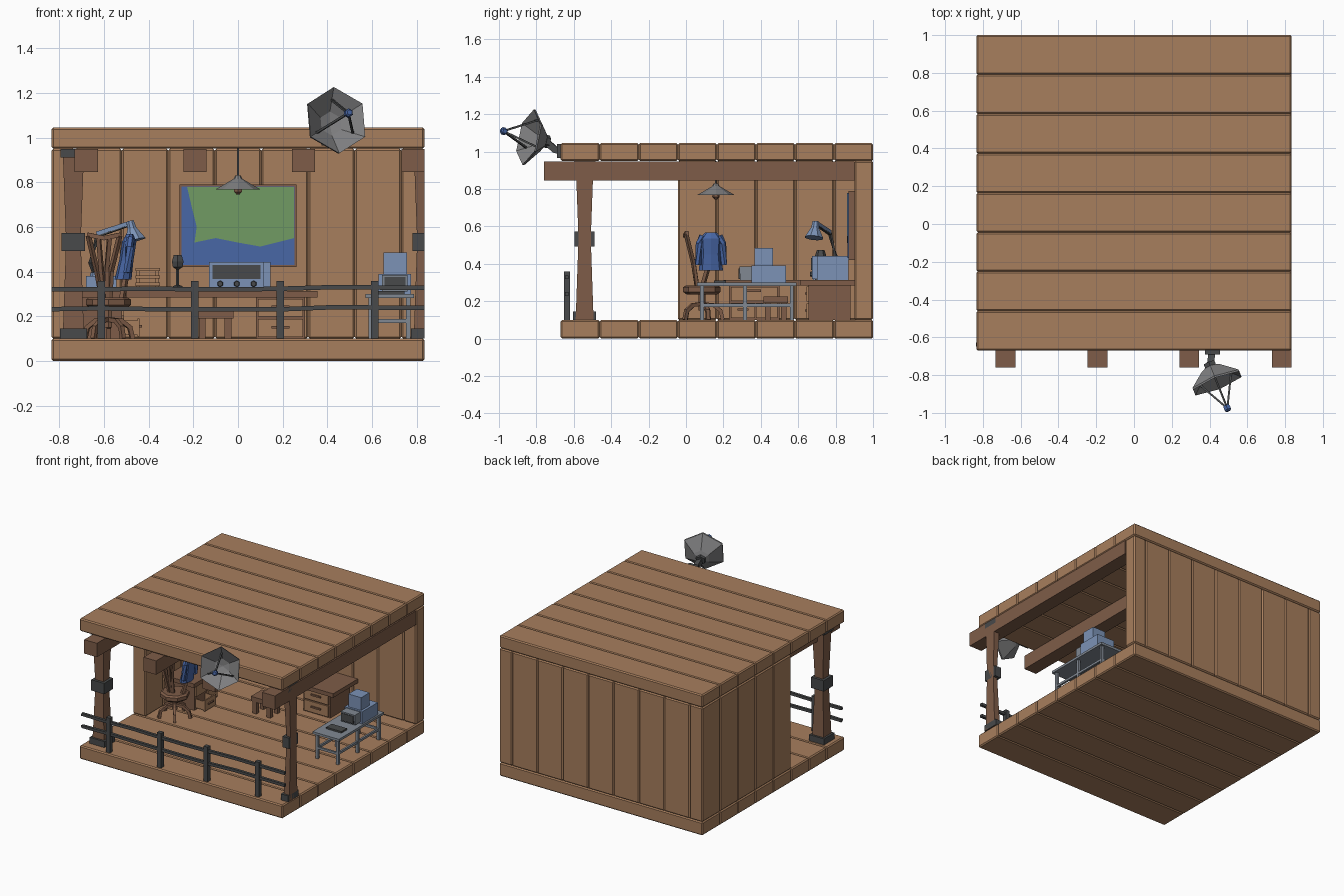
import bpy, bmesh, math, random
from mathutils import Vector, Matrix
random.seed(4)

def material(name, rgb):
    m = bpy.data.materials.new(name)
    m.diffuse_color = (*rgb, 1)
    return m
PLANK = material("plank brown", (0.39, 0.21, 0.11))
DARK = material("dark brown", (0.21, 0.108, 0.065))
IRON = material("dark grey", (0.065, 0.068, 0.07))
GREY = material("dish grey", (0.22, 0.22, 0.225))
STEEL = material("table grey", (0.22, 0.25, 0.29))
PALE = material("pale blue", (0.2, 0.29, 0.47))
BLUE = material("blue", (0.065, 0.135, 0.38))
GREEN = material("map green", (0.165, 0.33, 0.125))

def finish(name, bm, mat):
    bmesh.ops.recalc_face_normals(bm, faces=bm.faces)
    me = bpy.data.meshes.new(name)
    bm.to_mesh(me)
    bm.free()
    ob = bpy.data.objects.new(name, me)
    me.materials.append(mat)
    bpy.context.collection.objects.link(ob)
    return ob

def boxes(name, mat, items, bevel=0):
    """One object from (x0,x1,y0,y1,z0,z1) boxes."""
    bm = bmesh.new()
    for x0, x1, y0, y1, z0, z1 in items:
        m = Matrix.Translation(((x0+x1)/2, (y0+y1)/2, (z0+z1)/2)) @ Matrix.Diagonal((x1-x0, y1-y0, z1-z0, 1))
        bmesh.ops.create_cube(bm, size=1, matrix=m)
    if bevel:
        bmesh.ops.bevel(bm, geom=bm.edges[:], offset=bevel, segments=1, affect='EDGES')
    return finish(name, bm, mat)

def skin(bm, rings):
    """Bridge rings of points and cap both ends."""
    vs = [[bm.verts.new(p) for p in r] for r in rings]
    n = len(vs[0])
    for a, b in zip(vs, vs[1:]):
        for i in range(n):
            bm.faces.new((a[i], a[(i+1) % n], b[(i+1) % n], b[i]))
    bm.faces.new(vs[0])
    bm.faces.new(vs[-1])

def tubes(name, mat, paths, r, n=4):
    """Square or round bars along several paths."""
    bm = bmesh.new()
    for path in paths:
        pts = [Vector(p) for p in path]
        rings = []
        for i, p in enumerate(pts):
            d = (pts[min(i+1, len(pts)-1)] - pts[max(i-1, 0)]).normalized()
            q = d.to_track_quat('Z', 'Y')
            rr = r * (1.414 if n == 4 else 1)
            rings.append([p + q @ Vector((rr*math.cos(t), rr*math.sin(t), 0))
                          for t in [math.pi/4 + 2*math.pi*k/n for k in range(n)]])
        skin(bm, rings)
    return finish(name, bm, mat)

def lathe(name, mat, profile, origin, axis=(0, 0, 1), n=8):
    """Revolve (radius, height) points around an axis."""
    q = Vector(axis).to_track_quat('Z', 'Y')
    bm = bmesh.new()
    skin(bm, [[Vector(origin) + q @ Vector((r*math.cos(t), r*math.sin(t), h))
               for t in [math.pi/2 + 2*math.pi*k/n for k in range(n)]] for r, h in profile])
    return finish(name, bm, mat)

def loft(name, mat, sections):
    bm = bmesh.new()
    skin(bm, [[(x0, y0, z), (x1, y0, z), (x1, y1, z), (x0, y1, z)] for z, x0, x1, y0, y1 in sections])
    return finish(name, bm, mat)

# floor, roof and two plank walls
W, P = 0.835, 1.67/8
rows = [-0.67 + P*i for i in range(8)]
boxes("floor_planks", PLANK, [(-W, W, y, y+P, 0, 0.1) for y in rows], 0.008)
boxes("roof_planks", PLANK, [(-W, W, y, y+P, 0.95, 1.045) for y in rows], 0.008)
boxes("back_wall", PLANK, [(-0.73+P*i, min(-0.73+P*(i+1), W), 0.9, 1, 0.1, 0.95) for i in range(8)], 0.008)
boxes("left_wall", PLANK, [(-W, -0.73, y, y+P, 0.1, 0.95) for y in rows[3:]], 0.008)
boxes("roof_beams", DARK, [(x-0.052, x+0.052, -0.76, 0.9, 0.845, 0.948) for x in (-0.68, -0.193, 0.293, 0.783)])

# porch posts with iron bands; the right one is cut flush with the edge
for side, cx in (("left", -0.737), ("right", W)):
    def sec(z, h):
        return (z, cx-h, min(cx+h, W), -0.542-h, -0.542+h)
    loft(side+"_post", DARK, [sec(0.1, 0.048), sec(0.5, 0.034), sec(0.57, 0.034), sec(0.948, 0.048)])
    for part, z0, z1, h in (("base", 0.1, 0.145, 0.061), ("band", 0.492, 0.572, 0.053), ("cap", 0.91, 0.949, 0.057)):
        loft(side+"_post_"+part, IRON, [sec(z0, h), sec(z1, h)])

# railing with slightly wavy rails
boxes("rail_posts", IRON, [(x-0.017, x+0.017, -0.652, -0.62, 0.1, 0.358) for x in (-0.613, -0.193, 0.19, 0.612)])
tubes("rails", IRON, [[(-W+P*i, -0.638, z+random.uniform(-0.006, 0.006)) for i in range(9)] for z in (0.325, 0.235)], 0.01)

# satellite dish
A = Vector((0.4, -1, 0.24)).normalized()
C = Vector((0.44, -0.84, 1.077))
Q = A.to_track_quat('Z', 'Y')
lathe("dish", GREY, [(0.02, -0.1), (0.06, -0.08), (0.152, -0.006), (0.152, 0.004), (0.055, -0.066), (0.005, -0.078)], C, A, 6)
feed = C + A*0.15
legs = [C + Q @ Vector((0.1*math.cos(t), 0.1*math.sin(t), -0.03)) for t in (math.pi/2, math.pi*7/6, math.pi*11/6)]
tubes("feed_struts", IRON, [[p, feed] for p in legs], 0.005)
lathe("feed_horn", BLUE, [(0.012, -0.02), (0.02, -0.01), (0.02, 0.008), (0.012, 0.016)], feed, A, 6)
lathe("dish_hub", IRON, [(0.035, -0.115), (0.035, -0.085)], C, A, 6)
tubes("dish_arm", IRON, [[(0.413, -0.66, 1.0), (0.41, -0.70, 1.01), C - A*0.1]], 0.018)
boxes("dish_bracket", IRON, [(0.375, 0.455, -0.69, -0.66, 0.965, 1.04)])

# wall map: frame, sea plate and land plate
boxes("map_frame", DARK, [(-0.262, 0.262, 0.868, 0.9, 0.42, 0.79)])
boxes("map_sea", BLUE, [(-0.252, 0.252, 0.864, 0.87, 0.43, 0.78)])
bm = bmesh.new()
land = [(-0.228, 0.779), (-0.205, 0.68), (-0.185, 0.6), (-0.195, 0.53), (-0.1, 0.55), (0.0, 0.53), (0.1, 0.512), (0.251, 0.55), (0.251, 0.779)]
skin(bm, [[(x, y, z) for x, z in land] for y in (0.861, 0.865)])
finish("map_land", bm, GREEN)

# hanging lamp
tubes("lamp_cord", IRON, [[(0, 0.16, 0.81), (0, 0.16, 0.95)]], 0.004)
lathe("lamp_shade", GREY, [(0.1, 0.768), (0.02, 0.815), (0.012, 0.83), (0.008, 0.82), (0.09, 0.768)], (0, 0.16, 0), n=8)
lathe("lamp_bulb", DARK, [(0.008, 0.745), (0.02, 0.757), (0.018, 0.79)], (0, 0.16, 0), n=6)

# corner desk with drawer pedestals
boxes("desk_top", DARK, [(-0.73, 0.355, 0.61, 0.9, 0.283, 0.313), (-0.73, -0.5, 0.2, 0.61, 0.283, 0.313)])
boxes("desk_pedestals", DARK, [(0.08, 0.3, 0.655, 0.88, 0.1, 0.284), (-0.72, -0.52, 0.23, 0.5, 0.1, 0.284)])
boxes("drawer_fronts", PLANK, [(0.09, 0.29, 0.645, 0.656, z, z+0.08) for z in (0.108, 0.198)]
      + [(-0.522, -0.51, 0.24, 0.49, 0.2, 0.277), (-0.522, -0.51, 0.375, 0.49, 0.11, 0.19)])
boxes("open_drawer", PLANK, [(-0.45, -0.44, 0.24, 0.37, 0.11, 0.19), (-0.52, -0.45, 0.245, 0.365, 0.115, 0.122),
                             (-0.52, -0.45, 0.245, 0.252, 0.12, 0.18), (-0.52, -0.45, 0.358, 0.365, 0.12, 0.18)])
boxes("drawer_handles", DARK, [(0.15, 0.23, 0.636, 0.646, z, z+0.012) for z in (0.145, 0.235)]
      + [(-0.511, -0.5, 0.32, 0.4, 0.25, 0.262), (-0.441, -0.43, 0.275, 0.335, 0.15, 0.16)])

# stool
boxes("stool", DARK, [(-0.185, -0.02, 0.415, 0.545, 0.19, 0.225)]
      + [(x, x+0.03, y, y+0.03, 0.1, 0.19) for x in (-0.175, -0.06) for y in (0.422, 0.508)])

# radio set on the desk
boxes("radio_body", PALE, [(-0.13, 0.115, 0.675, 0.84, 0.32, 0.442), (0.115, 0.145, 0.7, 0.87, 0.313, 0.442)])
boxes("radio_panel", IRON, [(-0.115, 0.1, 0.669, 0.677, 0.367, 0.43), (-0.11, 0.12, 0.69, 0.83, 0.312, 0.321)])
for x in (-0.08, -0.005, 0.07):
    lathe("radio_knob", IRON, [(0.015, 0), (0.012, 0.015)], (x, 0.677, 0.345), (0, -1, 0), 6)

# microphone
lathe("microphone", IRON, [(0.025, 0.313), (0.025, 0.335), (0.008, 0.34), (0.008, 0.41), (0.025, 0.42), (0.03, 0.445), (0.02, 0.475)], (-0.27, 0.72, 0), n=6)

# paper trays and box on the desk
boxes("paper_trays", PLANK, [(-0.46, -0.35, 0.7, 0.84, z, z+0.015) for z in (0.335, 0.368, 0.402)]
      + [(-0.455, -0.44, 0.71, 0.83, 0.313, 0.41), (-0.37, -0.357, 0.815, 0.83, 0.313, 0.41)])
boxes("desk_box", PALE, [(-0.68, -0.545, 0.68, 0.82, 0.313, 0.38)])

# jointed desk lamp
tubes("desk_lamp_arm", IRON, [[(-0.62, 0.79, 0.32), (-0.66, 0.8, 0.44), (-0.63, 0.77, 0.56), (-0.49, 0.7, 0.61)]], 0.008)
lathe("desk_lamp_base", PALE, [(0.045, 0.375), (0.04, 0.395)], (-0.62, 0.78, 0), n=8)
lathe("desk_lamp_head", PALE, [(0.052, -0.055), (0.022, 0), (0.018, 0.035)], (-0.475, 0.69, 0.592), (-0.25, 0.1, 1), 8)
tubes("desk_lamp_bar", PALE, [[(-0.63, 0.77, 0.57), (-0.49, 0.7, 0.615)]], 0.009)

# swivel chair with bent legs and slatted back
cx, cy = -0.58, 0.085
paths = []
for k in range(5):
    c, s = math.cos(2*math.pi*k/5+0.3), math.sin(2*math.pi*k/5+0.3)
    paths.append([(cx+c*r, cy+s*r, z) for r, z in ((0.01, 0.185), (0.06, 0.18), (0.1, 0.15), (0.112, 0.1))])
tubes("chair_legs", DARK, paths, 0.01)
lathe("chair_column", DARK, [(0.018, 0.15), (0.018, 0.24)], (cx, cy, 0), n=6)
lathe("chair_seat", DARK, [(0.08, 0.235), (0.1, 0.25), (0.1, 0.275), (0.085, 0.285)], (cx, cy, 0), n=8)
tubes("chair_back_slats", DARK, [[(cx-0.01+d*0.25, 0.06, 0.27), (cx-0.02+d*0.45, 0.04, 0.4), (cx-0.02+d, 0.0, 0.56)]
                                 for d in (-0.07, -0.025, 0.025, 0.07)], 0.009)
tubes("chair_back_rail", DARK, [[(-0.675, 0.005, 0.565), (-0.6, -0.005, 0.55), (-0.525, 0.005, 0.565)]], 0.01)
tubes("chair_coat_bar", DARK, [[(-0.52, 0.085, 0.27), (-0.495, 0.13, 0.42), (-0.485, 0.13, 0.56)]], 0.01)

# coat hung on the chair
bm = bmesh.new()
skin(bm, [[(x+rx*math.cos(t), 0.133+ry*math.sin(t), z) for t in [math.pi*k/4 for k in range(8)]]
          for z, x, rx, ry in ((0.365, -0.515, 0.038, 0.065), (0.45, -0.5, 0.032, 0.055), (0.535, -0.487, 0.032, 0.062), (0.568, -0.485, 0.015, 0.03))])
finish("coat_body", bm, BLUE)
tubes("coat_sleeves", BLUE, [[(-0.485, 0.133+s*0.045, 0.55), (-0.485, 0.133+s*0.064, 0.51), (-0.495, 0.133+s*0.068, 0.395)] for s in (-1, 1)], 0.018, 6)

# steel table
boxes("steel_table", STEEL, [(0.57, 0.787, 0.06, 0.59, 0.282, 0.3)]
      + [(x, x+0.02, y, y+0.02, 0.1, 0.283) for x in (0.585, 0.752) for y in (0.075, 0.305, 0.555)]
      + [(x, x+0.014, 0.08, 0.57, 0.17, 0.187) for x in (0.588, 0.755)]
      + [(0.59, 0.765, y, y+0.014, 0.17, 0.187) for y in (0.078, 0.558)])

# computer and keyboard
boxes("computer", PALE, [(0.63, 0.775, 0.35, 0.535, 0.3, 0.39), (0.652, 0.757, 0.365, 0.465, 0.39, 0.485)])
loft("monitor_hood", STEEL, [(0.31, 0.645, 0.76, 0.29, 0.352), (0.385, 0.645, 0.76, 0.285, 0.352)])
boxes("monitor_glass", IRON, [(0.655, 0.75, 0.282, 0.29, 0.32, 0.375)])
boxes("keyboard", IRON, [(0.62, 0.745, 0.15, 0.215, 0.3, 0.312)])
